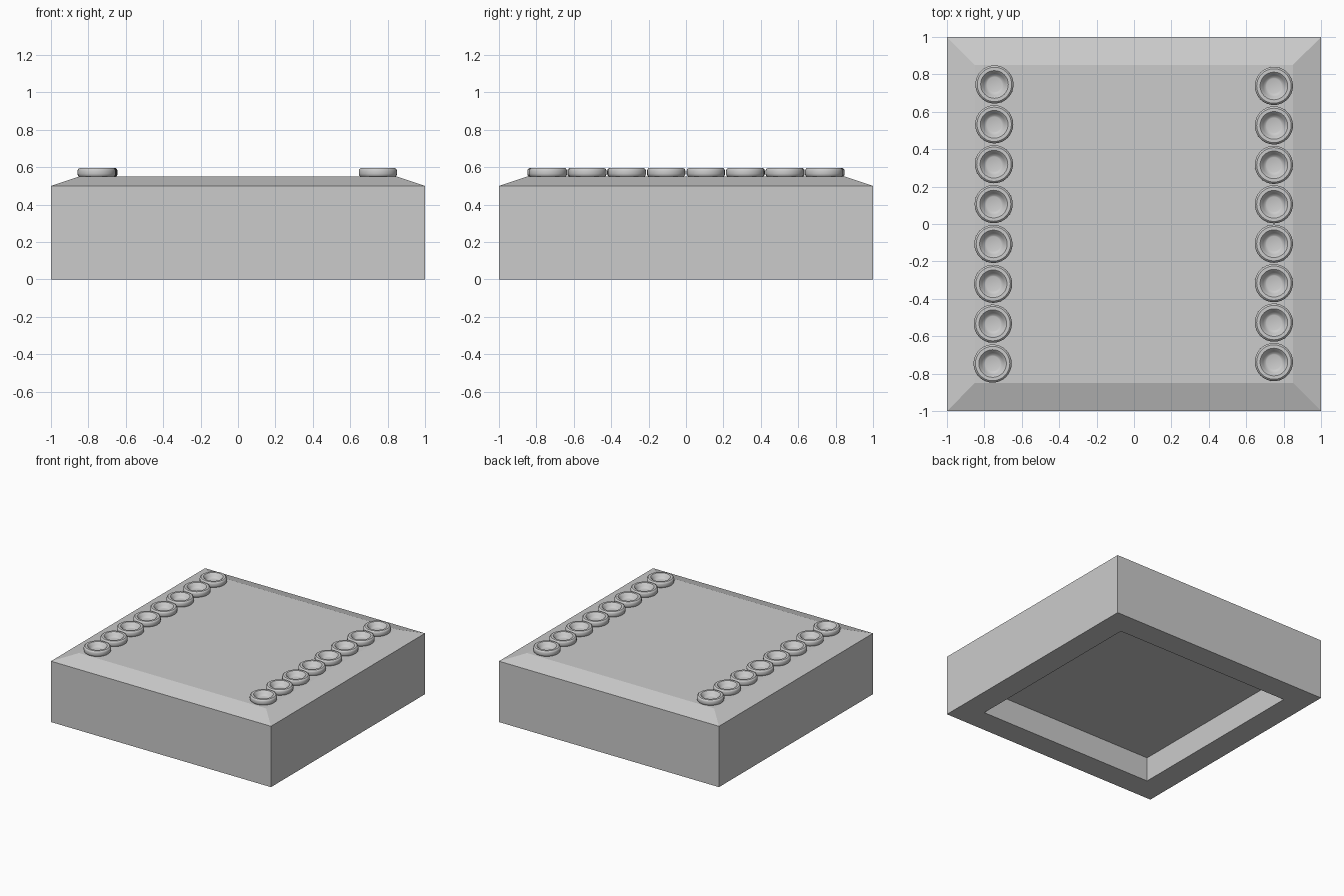
import bpy, bmesh, math

if "Cube" in bpy.data.objects:
    bpy.data.objects.remove(bpy.data.objects["Cube"])

grey = bpy.data.materials.new("plain grey")
grey.diffuse_color = (0.60, 0.60, 0.60, 1)
grey.use_nodes = True
grey.node_tree.nodes["Principled BSDF"].inputs["Base Color"].default_value = grey.diffuse_color


def finish(name, bm):
    bmesh.ops.recalc_face_normals(bm, faces=bm.faces)
    me = bpy.data.meshes.new(name)
    bm.to_mesh(me)
    bm.free()
    me.materials.append(grey)
    ob = bpy.data.objects.new(name, me)
    bpy.context.collection.objects.link(ob)
    return ob


# Slab: stacked square sections from the recess ceiling, round the outside, to the deck
bm = bmesh.new()
sections = [(0.80, 0.20), (0.80, 0.0), (1.0, 0.0), (1.0, 0.50), (0.85, 0.55)]
loops = [[bm.verts.new((sx * h, sy * h, z))
          for sx, sy in ((-1, -1), (1, -1), (1, 1), (-1, 1))] for h, z in sections]
for a, b in zip(loops, loops[1:]):
    for i in range(4):
        j = (i + 1) % 4
        bm.faces.new((a[i], a[j], b[j], b[i]))
bm.faces.new(loops[0])
bm.faces.new(loops[-1])
finish("slab", bm)

# Stud: lathed ring with rounded rim and a dished centre
SIDES = 32
profile = [(0.094, 0.55), (0.100, 0.556), (0.102, 0.565), (0.102, 0.582),
           (0.099, 0.590), (0.092, 0.595), (0.074, 0.595), (0.068, 0.590),
           (0.058, 0.574), (0.046, 0.562), (0.040, 0.560)]
bm = bmesh.new()
rings = [[bm.verts.new((r * math.cos(math.tau * i / SIDES),
                        r * math.sin(math.tau * i / SIDES), z))
          for i in range(SIDES)] for r, z in profile]
for a, b in zip(rings, rings[1:]):
    for i in range(SIDES):
        j = (i + 1) % SIDES
        bm.faces.new((a[i], a[j], b[j], b[i]))
bm.faces.new(rings[-1])
bm.faces.new(rings[0])
stud = finish("stud_left_1", bm)
bpy.context.view_layer.objects.active = stud
stud.select_set(True)
bpy.ops.object.shade_smooth_by_angle(angle=math.radians(35))

# Two rows of eight studs; the left row leans out very slightly
for side, x_back, x_front, y_end in (("left", -0.746, -0.756, 0.746),
                                     ("right", 0.748, 0.748, 0.738)):
    for k in range(8):
        t = k / 7
        if side == "left" and k == 0:
            ob = stud
        else:
            ob = bpy.data.objects.new(f"stud_{side}_{k + 1}", stud.data)
            bpy.context.collection.objects.link(ob)
        ob.location = (x_back + (x_front - x_back) * t, y_end * (1 - 2 * t), 0)
